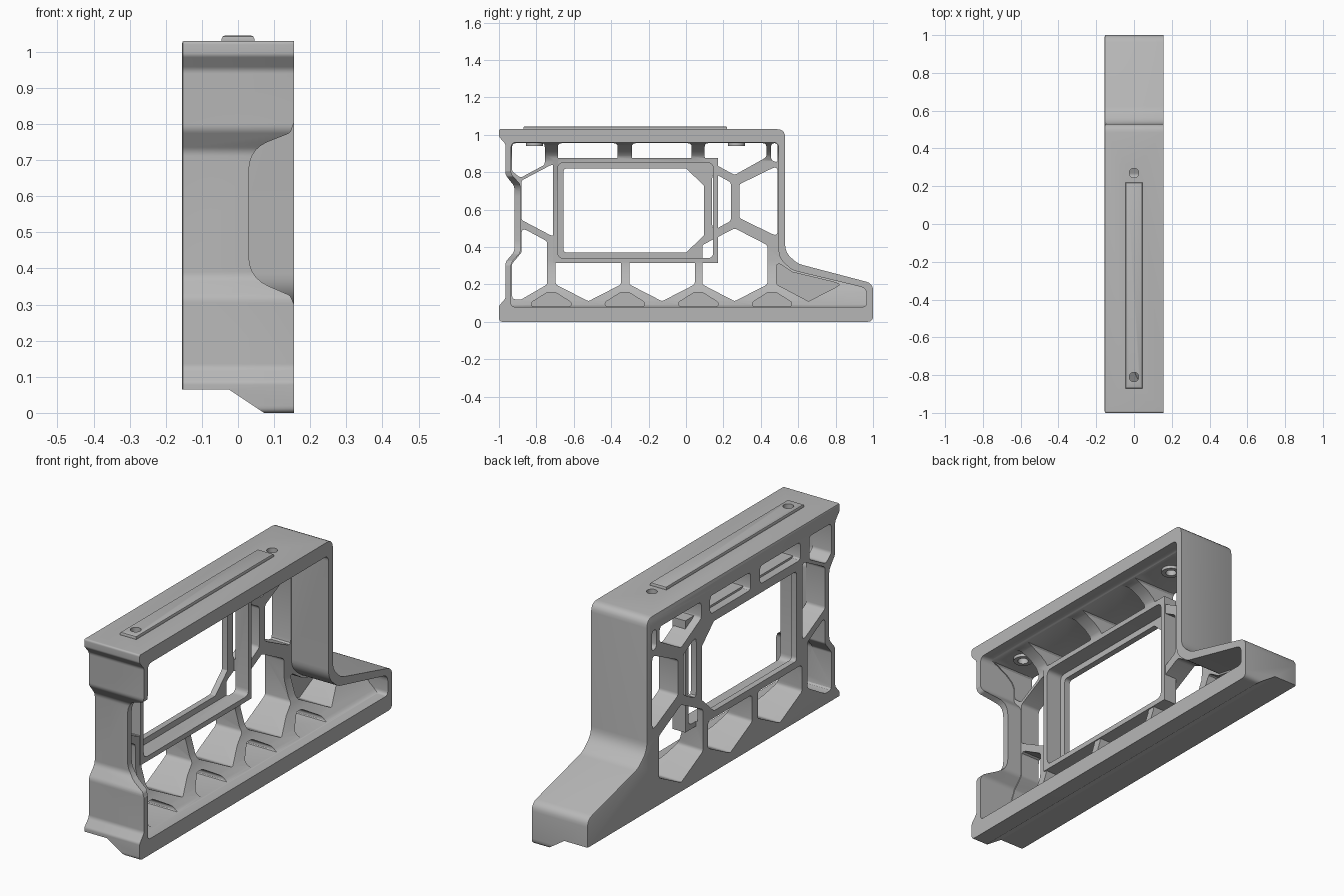
import bpy, bmesh, math
from mathutils import Vector

if "Cube" in bpy.data.objects:
    bpy.data.objects.remove(bpy.data.objects["Cube"])

grey = bpy.data.materials.new("light_grey")
grey.diffuse_color = (0.47, 0.47, 0.47, 1)
grey.use_nodes = True
grey.node_tree.nodes["Principled BSDF"].inputs["Base Color"].default_value = grey.diffuse_color


def rounded(pts, radius, seg=5):
    """Round polygon corners; a point may carry its own radius as a third value."""
    out, n = [], len(pts)
    for i, p in enumerate(pts):
        c = Vector(p[:2])
        a = Vector(pts[i - 1][:2]) - c
        b = Vector(pts[(i + 1) % n][:2]) - c
        r = p[2] if len(p) > 2 else radius
        ang = a.angle(b)
        if r <= 0 or ang > 3.1:
            out.append(c)
            continue
        t = min(r / math.tan(ang / 2), 0.48 * a.length, 0.48 * b.length)
        s, e = c + a.normalized() * t, c + b.normalized() * t
        for k in range(seg + 1):
            u = k / seg
            out.append(s * (1 - u) ** 2 + c * 2 * u * (1 - u) + e * u * u)
    return out


def prism(name, pts, lo, hi, axis="x", bevel=0):
    """Extrude a profile: (y,z) along x, (x,z) along y or (x,y) along z."""
    place = {"x": lambda p, d: (d, p[0], p[1]),
             "y": lambda p, d: (p[0], d, p[1]),
             "z": lambda p, d: (p[0], p[1], d)}[axis]
    bm = bmesh.new()
    base = bm.faces.new([bm.verts.new(place(p, lo)) for p in pts])
    ext = bmesh.ops.extrude_face_region(bm, geom=[base], use_keep_orig=True)
    step = Vector(place((0, 0), hi - lo))
    bmesh.ops.translate(bm, vec=step, verts=[g for g in ext["geom"] if isinstance(g, bmesh.types.BMVert)])
    bmesh.ops.recalc_face_normals(bm, faces=bm.faces)
    if bevel:
        edges = [e for e in bm.edges
                 if all(abs((v.co - Vector(place((0, 0), bevel[0]))).dot(step.normalized())) < 1e-5 for v in e.verts)]
        bmesh.ops.bevel(bm, geom=edges, offset=bevel[1], segments=2, profile=0.5, affect="EDGES")
    me = bpy.data.meshes.new(name)
    bm.to_mesh(me)
    bm.free()
    me.materials.append(grey)
    ob = bpy.data.objects.new(name, me)
    bpy.context.collection.objects.link(ob)
    return ob


def combine(target, tool, op):
    """Apply a boolean and remove the tool."""
    m = target.modifiers.new("join", "BOOLEAN")
    m.operation, m.object, m.solver = op, tool, "EXACT"
    bpy.context.view_layer.objects.active = target
    bpy.ops.object.modifier_apply(modifier=m.name)
    bpy.data.objects.remove(tool, do_unlink=True)


def box(y0, z0, y1, z1):
    return [(y0, z0), (y1, z0), (y1, z1), (y0, z1)]


def circle(x, y, r, n=24):
    return [(x + r * math.cos(2 * math.pi * i / n), y + r * math.sin(2 * math.pi * i / n)) for i in range(n)]


# Outer body silhouette with foot
outer = [(-1, 0, .02), (1, 0, .03), (1, .205, .05), (.60, .31, .1), (.53, .37, .1),
         (.53, 1.03, .045), (-1, 1.03, .01), (-1, .99, .02), (-.965, .95, .03),
         (-.965, .785, .04), (-.918, .725, .04), (-.918, .375, .04), (-.965, .32, .04),
         (-.965, .125, .03), (-1, .085, .02)]
body = prism("camera_cage_body", rounded(outer, .02), -.155, .155, bevel=(-.155, .007))

# Hollow inside, left with a truss wall that flares to floor and ceiling
inner = [(-.935, .08, .02), (.965, .08, .02), (.965, .18, .04), (.57, .275, .1), (.495, .34, .1),
         (.495, .96, .03), (-.935, .96, .03), (-.935, .79, .04), (-.885, .735, .04),
         (-.885, .37, .04), (-.935, .315, .04)]
void = prism("void", rounded(inner, .02), -.06, .25)
flare = [(-.3, 0), (.11, 0), (.11, .078), (.085, .09), (.055, .115), (.01, .165), (-.025, .225),
         (-.047, .30), (-.05, .33), (-.05, .86), (-.035, .89), (0, .92), (.05, .945),
         (.09, .955), (.11, .965), (.11, 1.1), (-.3, 1.1)]
combine(void, prism("flare", flare, -1.2, 1.2, "y"), "DIFFERENCE")

# Truss openings
cells = [
    [(-.93, .955), (-.755, .955), (-.755, .84), (-.885, .77), (-.93, .805)],
    [(-.88, .755), (-.70, .85), (-.70, .45), (-.88, .545)],
    [(-.88, .505), (-.742, .43), (-.742, .2), (-.88, .12), (-.93, .12), (-.93, .31), (-.88, .37)],
    [(.10, .955), (.43, .955), (.43, .88), (.26, .785), (.10, .872)],
    [(.455, .955), (.49, .955), (.49, .85), (.455, .865)],
    [(.14, .80), (.24, .745), (.24, .54), (.14, .485)],
    [(.285, .735), (.49, .835), (.49, .455), (.285, .555)],
    [(.087, .2), (.26, .11), (.435, .2), (.435, .41), (.26, .5), (.087, .41)],
]
cells += [[(y, .865), (y + .32, .865), (y + .32, .955), (y, .955)] for y in (-.685, -.29)]
cells += [[(y, .2), (y + .175, .11), (y + .35, .2), (y + .35, .335), (y, .335)] for y in (-.697, -.303)]
for c in cells:
    combine(void, prism("cell", rounded(c, .02, 3), -.25, .2), "UNION")

# Blind pockets along the floor and in the foot
for y in (-.72, -.327, .066, .46):
    pocket = [(y - .105, .083), (y + .105, .083), (y + .105, .105), (y + .02, .158), (y - .02, .158), (y - .105, .105)]
    combine(void, prism("pocket", rounded(pocket, .015, 3), -.12, .2), "UNION")
foot_pocket = [(.485, .2), (.655, .11), (.83, .2), (.78, .215), (.57, .265), (.485, .32)]
combine(void, prism("pocket", rounded(foot_pocket, .015, 3), -.12, .2), "UNION")

# Raised window frame and screw bosses stay solid
combine(void, prism("window_frame", box(-.71, .315, .17, .875), -.115, -.043), "DIFFERENCE")
for y in (-.81, .27):
    combine(void, prism("screw_boss", circle(0, y, .045), .94, 1.0, "z"), "DIFFERENCE")
combine(body, void, "DIFFERENCE")

# Window recess and opening with two clipped corners
combine(body, prism("recess", rounded(box(-.685, .34, .145, .85), .03), -.125, .1), "DIFFERENCE")
window = [(-.655, .37), (0, .37, .005), (.095, .46, .005), (.095, .73, .005), (0, .82, .005), (-.655, .82)]
combine(body, prism("window", rounded(window, .02), -.3, .1), "DIFFERENCE")

# Side notch in the front wall
notch = [(.3, .27), (.157, .295), (.145, .325), (.03, .375, .09), (.03, .73, .09), (.145, .775), (.157, .81), (.3, .83)]
combine(body, prism("notch", rounded(notch, .02), -1.2, -.84, "y"), "DIFFERENCE")

# Slanted step under the base
step = [(-.3, -.1), (.20, -.1), (.072, -.001), (.072, 0), (-.025, .065), (-.3, .065)]
combine(body, prism("step", step, -1.2, 1.2, "y"), "DIFFERENCE")

# Top rail and screw holes
rail = prism("top_rail", box(-.045, -.87, .045, .22), 1.01, 1.045, "z", bevel=(1.045, .009))
combine(body, rail, "UNION")
for y in (-.81, .27):
    combine(body, prism("screw_hole", circle(0, y, .025), .9, 1.2, "z"), "DIFFERENCE")

bpy.ops.object.select_all(action="DESELECT")
body.select_set(True)
bpy.context.view_layer.objects.active = body
bpy.ops.object.shade_smooth_by_angle(angle=math.radians(30))
